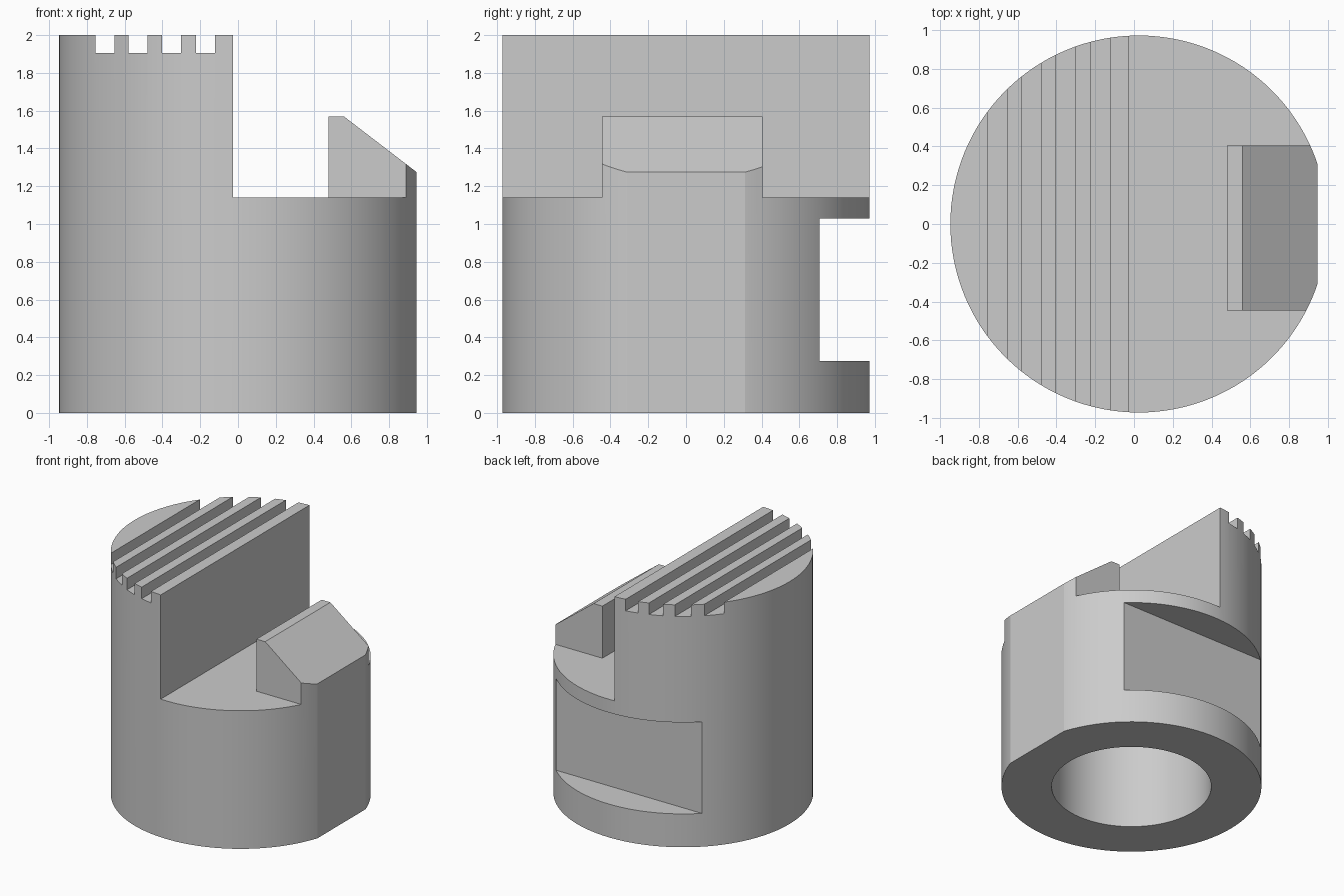
import bpy, bmesh
from mathutils import Matrix

if "Cube" in bpy.data.objects:
    bpy.data.objects.remove(bpy.data.objects["Cube"])

CX, R = 0.025, 0.972          # axis position and outer radius


def make_object(name, bm):
    mesh = bpy.data.meshes.new(name)
    bmesh.ops.recalc_face_normals(bm, faces=bm.faces)
    bm.to_mesh(mesh)
    bm.free()
    obj = bpy.data.objects.new(name, mesh)
    bpy.context.collection.objects.link(obj)
    return obj


def cylinder(name, radius, z0, z1, sides):
    bm = bmesh.new()
    bmesh.ops.create_cone(bm, cap_ends=True, segments=sides, radius1=radius, radius2=radius,
                          depth=z1 - z0, matrix=Matrix.Translation((CX, 0, (z0 + z1) / 2)))
    return make_object(name, bm)


def prism(name, profile, y0, y1):
    """Extrude an x-z profile along y."""
    bm = bmesh.new()
    face = bm.faces.new([bm.verts.new((x, y0, z)) for x, z in profile])
    ext = bmesh.ops.extrude_face_region(bm, geom=[face])["geom"]
    verts = [g for g in ext if isinstance(g, bmesh.types.BMVert)]
    bmesh.ops.translate(bm, verts=verts, vec=(0, y1 - y0, 0))
    return make_object(name, bm)


def box(name, x0, x1, y0, y1, z0, z1):
    return prism(name, [(x0, z0), (x1, z0), (x1, z1), (x0, z1)], y0, y1)


def subtract(target, cutter):
    mod = target.modifiers.new("cut", 'BOOLEAN')
    mod.operation, mod.solver, mod.object = 'DIFFERENCE', 'EXACT', cutter
    bpy.context.view_layer.objects.active = target
    bpy.ops.object.modifier_apply(modifier=mod.name)
    bpy.data.objects.remove(cutter)


# Round body
body = cylinder("jaw_body", R, 0, 2, 128)

# Step in front of the tall wall, leaving the sloped stop block standing
step = box("step_cutter", -0.026, 1.1, -1.3, 1.3, 1.14, 2.3)
slope = (1.275 - 1.57) / (0.945 - 0.56)
block = prism("block_keep", [(0.48, 0.5), (1.3, 0.5), (1.3, 1.57 + slope * 0.74),
                             (0.56, 1.57), (0.48, 1.57)], -0.445, 0.405)
subtract(step, block)
subtract(body, step)

# Flat on the right side and flat-bottomed notch at the back
subtract(body, box("flat_cutter", 0.945, 1.4, -1.4, 1.4, -0.3, 2.4))
subtract(body, box("notch_cutter", -1.4, 1.4, 0.708, 1.4, 0.275, 1.03))

# Grip grooves across the top
for x in (-0.755, -0.58, -0.402, -0.222):
    subtract(body, box("groove_cutter", x, x + 0.1, -1.4, 1.4, 1.905, 2.3))

# Blind bore from below
subtract(body, cylinder("bore_cutter", 0.597, -0.3, 0.9, 96))

# Plain grey finish
grey = bpy.data.materials.new("grey")
grey.diffuse_color = (0.6, 0.6, 0.6, 1)
grey.use_nodes = True
grey.node_tree.nodes["Principled BSDF"].inputs["Base Color"].default_value = grey.diffuse_color
body.data.materials.clear()
body.data.materials.append(grey)
for p in body.data.polygons:
    p.material_index = 0

bpy.ops.object.select_all(action='DESELECT')
body.select_set(True)
bpy.context.view_layer.objects.active = body
bpy.ops.object.shade_smooth_by_angle(angle=0.3)
